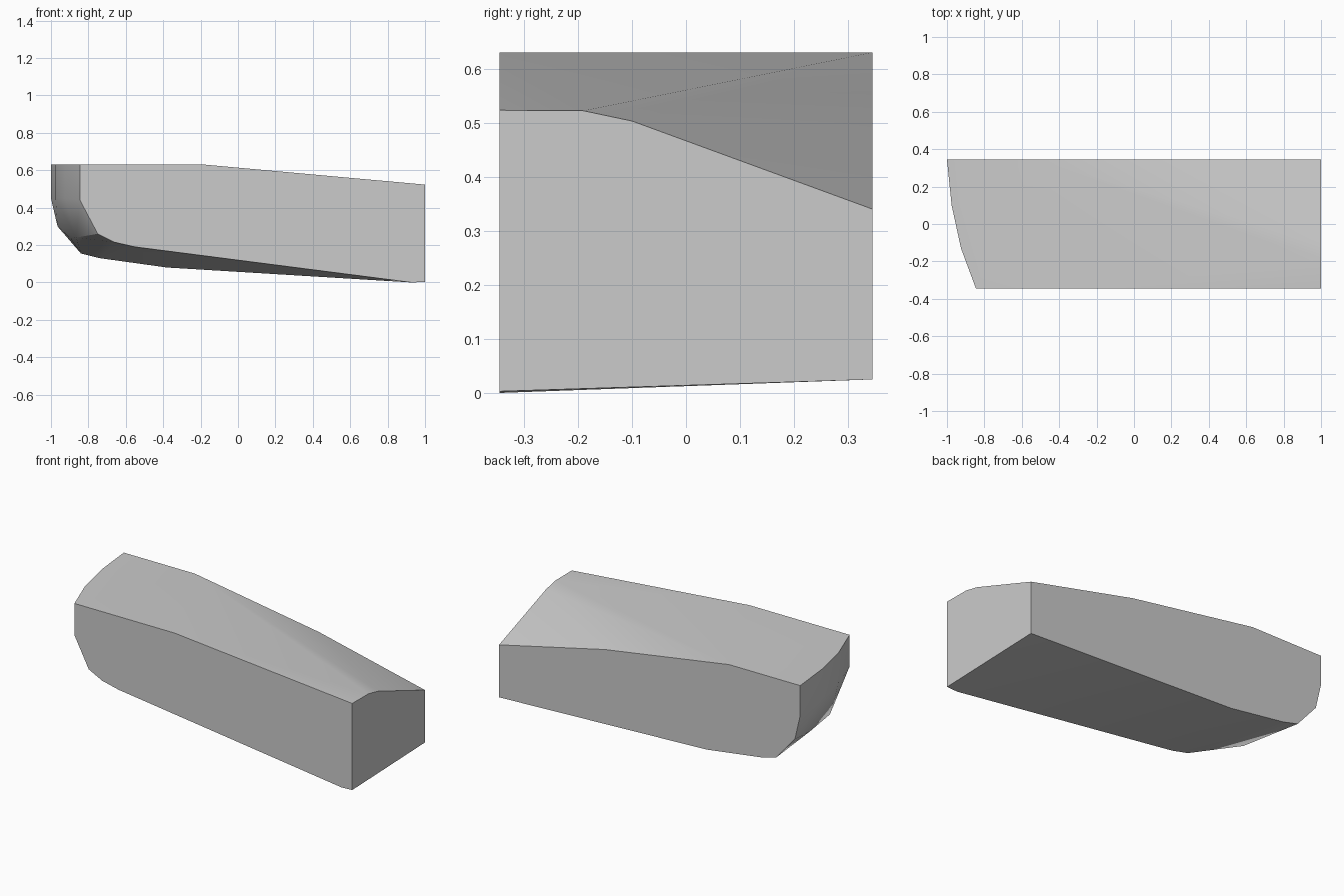
import bpy, bmesh, math

cube = bpy.data.objects.get("Cube")
if cube:
    bpy.data.objects.remove(cube, do_unlink=True)

HALF_DEPTH = 0.345


def flat_material(name, color):
    material = bpy.data.materials.new(name)
    material.use_nodes = True
    material.diffuse_color = color
    material.node_tree.nodes["Principled BSDF"].inputs["Base Color"].default_value = color
    return material


# Side profiles as (x, z), going around from the top of the straight end
front_profile = [(1, .523), (-.18, .63), (-.845, .63), (-.845, .44), (-.75, .26),
                 (-.66, .215), (-.55, .19), (.93, 0), (1, .003)]
back_profile = [(1, .34), (.296, .5), (-.528, .63), (-1, .63), (-1, .45), (-.965, .3),
                (-.84, .155), (-.74, .13), (-.38, .08), (1, .025)]

# Rounded end: the columns between the two side profiles
inner_bow = [(-.925, .63), (-.925, .45), (-.865, .24)]
outer_bow = [(-.975, .63), (-.975, .45), (-.895, .235)]

# Straight end: where the sloping top creases meet the edge
upper_crease = [(1, .522)]
lower_crease = [(1, .503)]

sections = [(-HALF_DEPTH, front_profile), (HALF_DEPTH, back_profile),
            (-.13, inner_bow), (.1, outer_bow),
            (-.19, upper_crease), (-.1, lower_crease)]

# Wrap one faceted shell around all the sections
bm = bmesh.new()
for y, section in sections:
    for x, z in section:
        bm.verts.new((x, y, z))
hull = bmesh.ops.convex_hull(bm, input=bm.verts[:])
loose = {v for v in bm.verts if not v.link_faces}
bmesh.ops.delete(bm, geom=list(loose), context="VERTS")

# Merge coplanar triangles so the sides are single flat faces
bmesh.ops.dissolve_limit(bm, angle_limit=math.radians(0.5),
                         verts=bm.verts[:], edges=bm.edges[:])
bmesh.ops.recalc_face_normals(bm, faces=bm.faces[:])

mesh = bpy.data.meshes.new("tapered_block")
bm.to_mesh(mesh)
bm.free()
block = bpy.data.objects.new("tapered_block", mesh)
bpy.context.collection.objects.link(block)
mesh.materials.append(flat_material("plain_grey", (.6, .6, .6, 1)))

# Soft shading on the gentle top and underside, sharp rims
bpy.ops.object.select_all(action="DESELECT")
block.select_set(True)
bpy.context.view_layer.objects.active = block
bpy.ops.object.shade_smooth_by_angle(angle=math.radians(30))
